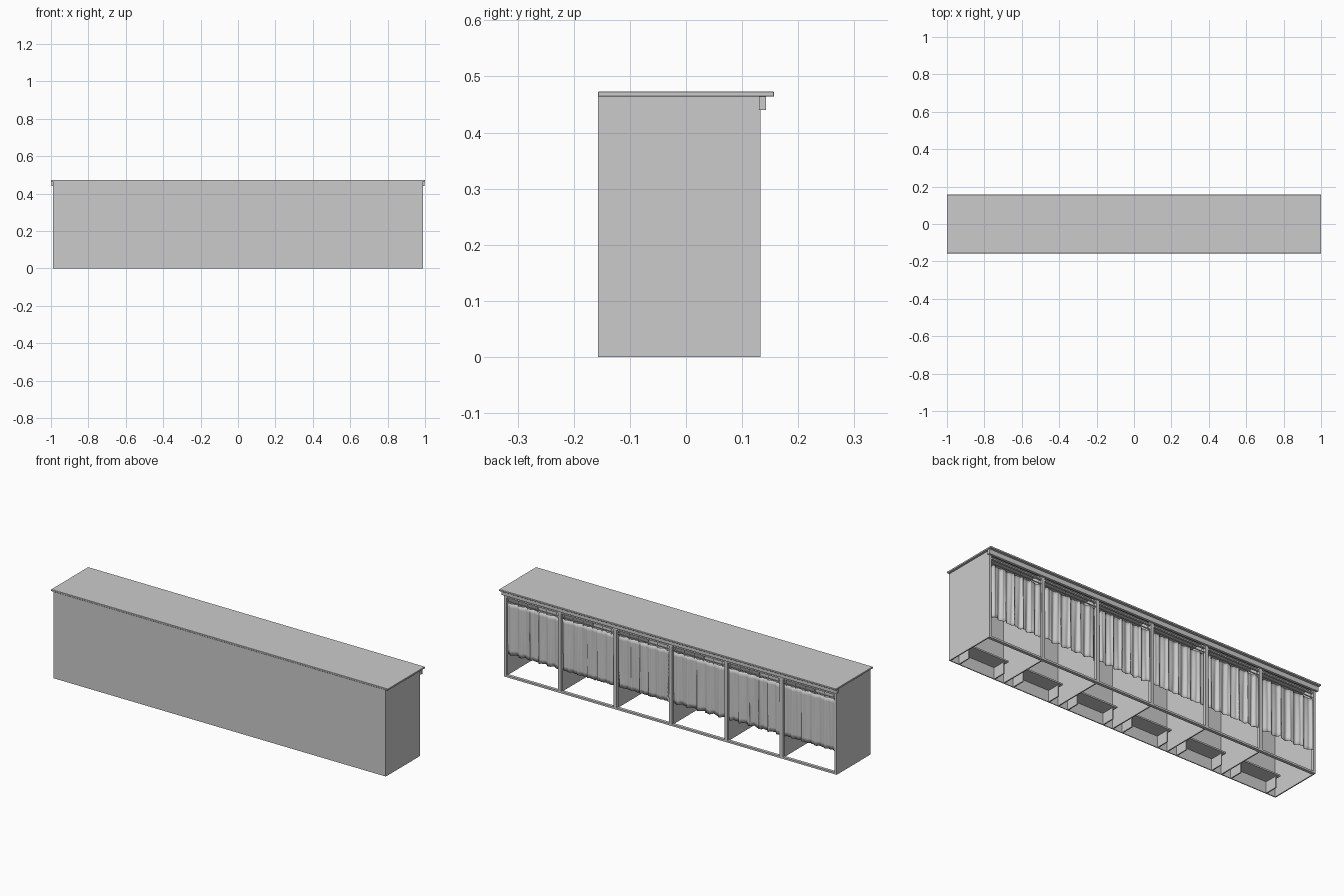
import bpy, math, random

if "Cube" in bpy.data.objects:
    bpy.data.objects.remove(bpy.data.objects["Cube"])

random.seed(4)
BAYS = 6
HALF = 0.988
PITCH = 2 * HALF / BAYS


def box(name, x0, x1, y0, y1, z0, z1, bevel=0.0):
    bpy.ops.mesh.primitive_cube_add(size=1, location=((x0 + x1) / 2, (y0 + y1) / 2, (z0 + z1) / 2))
    ob = bpy.context.object
    ob.name = name
    ob.scale = (x1 - x0, y1 - y0, z1 - z0)
    bpy.ops.object.transform_apply(location=False, rotation=False, scale=True)
    if bevel:
        m = ob.modifiers.new("edge", 'BEVEL')
        m.width = bevel
        m.segments = 1
    return ob


def cylinder(name, loc, radius, length, axis):
    rot = (0, math.pi / 2, 0) if axis == 'x' else (0, 0, 0)
    bpy.ops.mesh.primitive_cylinder_add(vertices=10, radius=radius, depth=length, location=loc, rotation=rot)
    bpy.context.object.name = name
    bpy.ops.object.shade_smooth_by_angle()


def curtain(name, x0, x1, y, z0, z1):
    # Draped cloth: folds deepen and drift slightly towards the hem
    nx, nz = 72, 12
    p1, p2, p3 = (random.uniform(0, 6.28) for _ in range(3))
    folds = random.uniform(4.6, 5.6)
    verts, faces = [], []
    for j in range(nz + 1):
        t = j / nz
        for i in range(nx + 1):
            u = i / nx
            a = 2 * math.pi * u
            drift = 0.25 * math.sin(3 * t + p3)
            w = math.sin(folds * a + p1 + drift) + 0.5 * math.sin(2.3 * folds * a + p2 - drift)
            gather = 0.0045 * math.cos(folds * a + p1 + drift) * math.sin(math.pi * u)
            hem = 0.0025 * math.sin(folds * a + p2) * t
            verts.append((x0 + (x1 - x0) * u + gather,
                          y + (0.0035 + 0.002 * t) * w,
                          z1 + (z0 - z1) * t + hem))
    row = nx + 1
    for j in range(nz):
        for i in range(nx):
            k = j * row + i
            faces.append((k, k + row, k + row + 1, k + 1))
    me = bpy.data.meshes.new(name)
    me.from_pydata(verts, [], faces)
    ob = bpy.data.objects.new(name, me)
    bpy.context.collection.objects.link(ob)
    me.shade_smooth()
    m = ob.modifiers.new("cloth", 'SOLIDIFY')
    m.thickness = 0.0015


# Roof slab, solid long wall and the fascia under the roof edge
box("roof", -1, 1, -0.157, 0.157, 0.464, 0.473, 0.001)
box("long_wall", -0.987, 0.987, -0.157, -0.152, 0, 0.464)
box("fascia", -0.996, 0.996, 0.130, 0.143, 0.440, 0.464)

# Frame around the open side
box("top_beam", -HALF, HALF, 0.117, 0.133, 0.447, 0.464)
box("bottom_sill", -HALF, HALF, 0.117, 0.133, 0, 0.010)

# Partitions with a post on the open edge of each
for i in range(BAYS + 1):
    x = -HALF + i * PITCH
    if i == 0:
        a, b, pa, pb = x, x + 0.006, x, x + 0.014
    elif i == BAYS:
        a, b, pa, pb = x - 0.006, x, x - 0.014, x
    else:
        a, b, pa, pb = x - 0.003, x + 0.003, x - 0.009, x + 0.009
    box(f"partition_{i}", a, b, -0.152, 0.117, 0, 0.464)
    box(f"post_{i}", pa, pb, 0.117, 0.133, 0, 0.464)

# Each booth: bench, curtain rail, hooks and curtain
for i in range(BAYS):
    cx = -HALF + (i + 0.5) * PITCH
    box(f"bench_seat_{i}", cx - 0.122, cx + 0.122, -0.152, -0.070, 0.060, 0.068)
    for s in (-1, 1):
        box(f"bench_leg_{i}_{s}", cx + s * 0.107 - 0.003, cx + s * 0.107 + 0.003, -0.152, -0.083, 0, 0.060)
    w = PITCH / 2 - 0.008
    box(f"header_rail_{i}", cx - w, cx + w, 0.119, 0.131, 0.425, 0.432)
    cylinder(f"curtain_rod_{i}", (cx, 0.125, 0.406), 0.003, 2 * w, 'x')
    for k in range(6):
        hx = cx - w + 0.015 + k * (2 * w - 0.03) / 5
        cylinder(f"curtain_hook_{i}_{k}", (hx, 0.125, 0.421), 0.0013, 0.056, 'z')
    curtain(f"curtain_{i}", cx - w + 0.004, cx + w - 0.004, 0.123, 0.122, 0.398)
